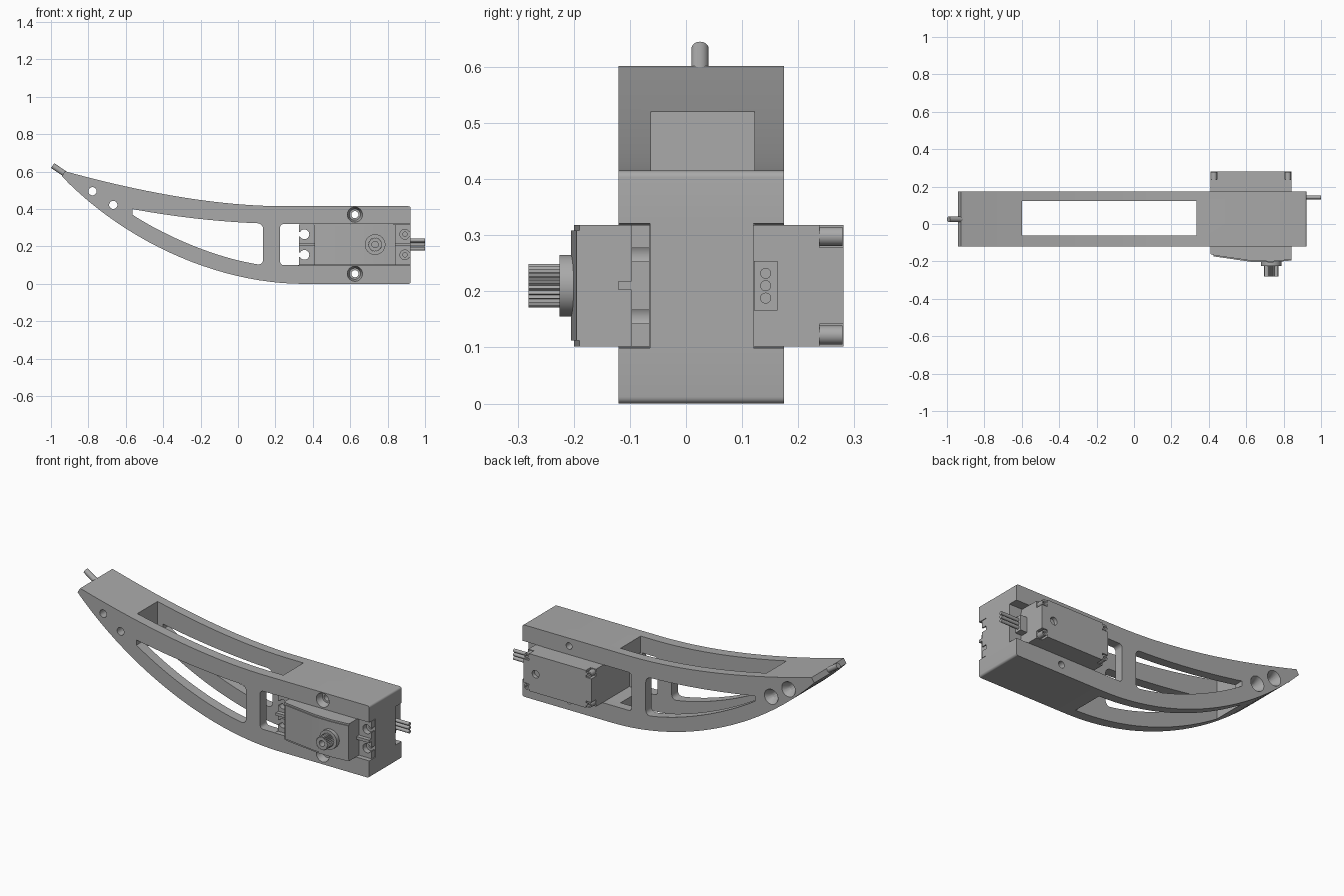
import bpy, bmesh, math
from mathutils import Vector
from mathutils.geometry import interpolate_bezier

if "Cube" in bpy.data.objects:
    bpy.data.objects.remove(bpy.data.objects["Cube"], do_unlink=True)

grey = bpy.data.materials.new("plain grey")
grey.use_nodes = True
grey.diffuse_color = (0.4, 0.4, 0.4, 1)
grey.node_tree.nodes["Principled BSDF"].inputs["Base Color"].default_value = grey.diffuse_color


def finish(name, bm):
    bmesh.ops.recalc_face_normals(bm, faces=bm.faces)
    mesh = bpy.data.meshes.new(name)
    bm.to_mesh(mesh)
    bm.free()
    mesh.materials.append(grey)
    ob = bpy.data.objects.new(name, mesh)
    bpy.context.collection.objects.link(ob)
    return ob


def prism(name, pts, lo, hi, axis="y", corners=(), radius=0.03):
    """Extrude an outline along an axis, rounding the listed corners."""
    place = (lambda p, d: (p[0], d, p[1])) if axis == "y" else (lambda p, d: (p[0], p[1], d))
    bm = bmesh.new()
    verts = [bm.verts.new(place(p, lo)) for p in pts]
    face = bm.faces.new(verts)
    if corners:
        bmesh.ops.bevel(bm, geom=[verts[i] for i in corners], offset=radius, segments=5,
                        profile=0.5, affect="VERTICES")
    face = list(bm.faces)
    made = bmesh.ops.extrude_face_region(bm, geom=face)["geom"]
    shift = Vector(place((0, 0), hi - lo))
    bmesh.ops.translate(bm, vec=shift, verts=[g for g in made if isinstance(g, bmesh.types.BMVert)])
    return finish(name, bm)


def box(name, x, y, z, radius=0):
    pts = [(x[0], z[0]), (x[1], z[0]), (x[1], z[1]), (x[0], z[1])]
    return prism(name, pts, y[0], y[1], corners=range(4) if radius else (), radius=radius)


def rod(name, start, end, r1, r2=None, sides=32):
    start, end = Vector(start), Vector(end)
    bm = bmesh.new()
    bmesh.ops.create_cone(bm, cap_ends=True, segments=sides, radius1=r1,
                          radius2=r1 if r2 is None else r2, depth=(end - start).length)
    turn = (end - start).to_track_quat("Z", "Y").to_matrix()
    bmesh.ops.rotate(bm, cent=(0, 0, 0), matrix=turn, verts=bm.verts)
    bmesh.ops.translate(bm, vec=(start + end) / 2, verts=bm.verts)
    return finish(name, bm)


def carve(ob, cutters):
    bpy.context.view_layer.objects.active = ob
    for c in cutters:
        m = ob.modifiers.new("cut", "BOOLEAN")
        m.operation, m.solver, m.object = "DIFFERENCE", "EXACT", c
        bpy.ops.object.modifier_apply(modifier=m.name)
        bpy.data.objects.remove(c, do_unlink=True)


def curve(a, b, c, d, n=24):
    pts = interpolate_bezier(*[Vector((p[0], p[1], 0)) for p in (a, b, c, d)], n)
    return [(p.x, p.y) for p in pts]


# Curved arm
FRONT, BACK = -0.12, 0.175
MID_Z = 0.21
top = curve((0.25, 0.415), (-0.1, 0.415), (-0.5, 0.485), (-0.925, 0.602))
bottom = curve((-0.942, 0.575), (-0.6, 0.22), (-0.1, 0), (0.35, 0))
outline = top + bottom + [(0.923, 0), (0.923, 0.415)]
arm = prism("curved_arm", outline, FRONT, BACK, corners=(len(outline) - 2, len(outline) - 1),
            radius=0.012)

# Windows, servo pocket and end notches
window = (curve((-0.565, 0.4), (-0.35, 0.36), (-0.1, 0.33), (0.135, 0.323))
          + curve((0.135, 0.1), (-0.1, 0.13), (-0.38, 0.25), (-0.565, 0.37)))
cuts = [
    prism("window_cut", window, -0.4, 0.4, corners=(23, 24), radius=0.03),
    box("lightening_cut", (-0.6, 0.333), (-0.062, 0.122), (-0.3, 0.9)),
    box("pocket_cut", (0.225, 0.845), (-0.4, 0.4), (0.1, 0.32), 0.02),
    box("front_notch_cut", (0.32, 1.1), (-0.4, -0.064), (0.099, 0.321)),
    box("back_notch_cut", (0.8, 1.1), (0.12, 0.4), (0.099, 0.321)),
]
# Tip holes, countersunk at the back
for x, z in ((-0.778, 0.495), (-0.667, 0.422)):
    cuts += [rod("tip_hole_cut", (x, -0.4, z), (x, 0.4, z), 0.022),
             rod("tip_sink_cut", (x, 0.135, z), (x, 0.18, z), 0.022, 0.046)]
# Clamp holes, countersunk at the front
for z in (0.37, 0.054):
    cuts += [rod("clamp_hole_cut", (0.625, -0.4, z), (0.625, 0.4, z), 0.019),
             rod("clamp_sink_cut", (0.625, -0.125, z), (0.625, -0.08, z), 0.042, 0.03)]
# Pilot holes behind the servo flange
for z in (0.155, 0.265):
    cuts.append(rod("pilot_cut", (0.893, -0.1, z), (0.893, 0.02, z), 0.012, sides=16))
carve(arm, cuts)

# Tip pin
rod("tip_pin", (-0.90, 0.025, 0.571), (-0.991, 0.025, 0.632), 0.0155)

# Servo case with stepped rear corners
case = box("servo_case", (0.408, 0.842), (-0.15, 0.281), (0.102, 0.318))
cuts = []
for x in (0.408, 0.842):
    for z in (0.102, 0.318):
        cuts.append(box("corner_cut", (x - 0.036, x + 0.036), (0.238, 0.4), (z - 0.04, z + 0.04)))
cuts.append(rod("rear_hole_cut", (0.765, 0.26, MID_Z), (0.765, 0.4, MID_Z), 0.022))
carve(case, cuts)
for x in (0.427, 0.823):
    for z in (0.122, 0.298):
        screw = rod("case_screw", (x, 0.23, z), (x, 0.279, z), 0.017, sides=20)
        carve(screw, [rod("socket_cut", (x, 0.262, z), (x, 0.4, z), 0.009, sides=6)])

# Sloped front cover, with a thin raised panel
prism("servo_cover", [(0.408, -0.1), (0.842, -0.1), (0.842, -0.19), (0.74, -0.2), (0.63, -0.197),
                      (0.43, -0.168), (0.408, -0.16)], 0.102, 0.318, axis="z")
prism("cover_panel", [(0.425, -0.1), (0.842, -0.1), (0.842, -0.195), (0.74, -0.205),
                      (0.63, -0.203), (0.425, -0.173)], 0.112, 0.308, axis="z")

# Mounting flanges with open screw slots and stiffening ribs
for side, inner, outer in (("right", 0.415, 0.325), ("left", 0.835, 0.922)):
    s = 1 if outer > inner else -1
    x = outer - s * 0.03
    flange = box(side + "_flange", sorted((inner, outer)), (-0.097, -0.065), (0.102, 0.318))
    cuts = []
    for z in (0.155, 0.265):
        cuts += [rod("screw_cut", (x, -0.2, z), (x, 0, z), 0.026),
                 box("slot_cut", sorted((x, outer + s * 0.05)), (-0.2, 0), (z - 0.012, z + 0.012))]
    carve(flange, cuts)
    box(side + "_flange_rib", sorted((inner, outer)), (-0.12, -0.096), (0.202, 0.218))

# Output boss and splined shaft
SX = 0.733
rod("output_boss", (SX, -0.15, MID_Z), (SX, -0.225, MID_Z), 0.055, sides=48)
teeth = 25
spline = []
for i in range(teeth * 2):
    a, r = math.pi * i / teeth, 0.039 if i % 2 else 0.034
    spline.append((SX + r * math.cos(a), MID_Z + r * math.sin(a)))
shaft = prism("splined_shaft", spline, -0.281, -0.22)
carve(shaft, [rod("shaft_hole_cut", (SX, -0.4, MID_Z), (SX, -0.235, MID_Z), 0.017)])

# Cable grommet and wires
box("cable_grommet", (0.835, 0.885), (0.121, 0.163), (0.166, 0.254))
for i in (-1, 0, 1):
    z = MID_Z + i * 0.022
    rod("servo_wire", (0.84, 0.142, z), (0.999, 0.142, z), 0.0098, sides=16)

# Smooth shading on the round surfaces only
bpy.ops.object.select_all(action="DESELECT")
for ob in bpy.context.scene.objects:
    if ob.type == "MESH":
        ob.select_set(True)
        bpy.context.view_layer.objects.active = ob
bpy.ops.object.shade_smooth_by_angle(angle=math.radians(30))
